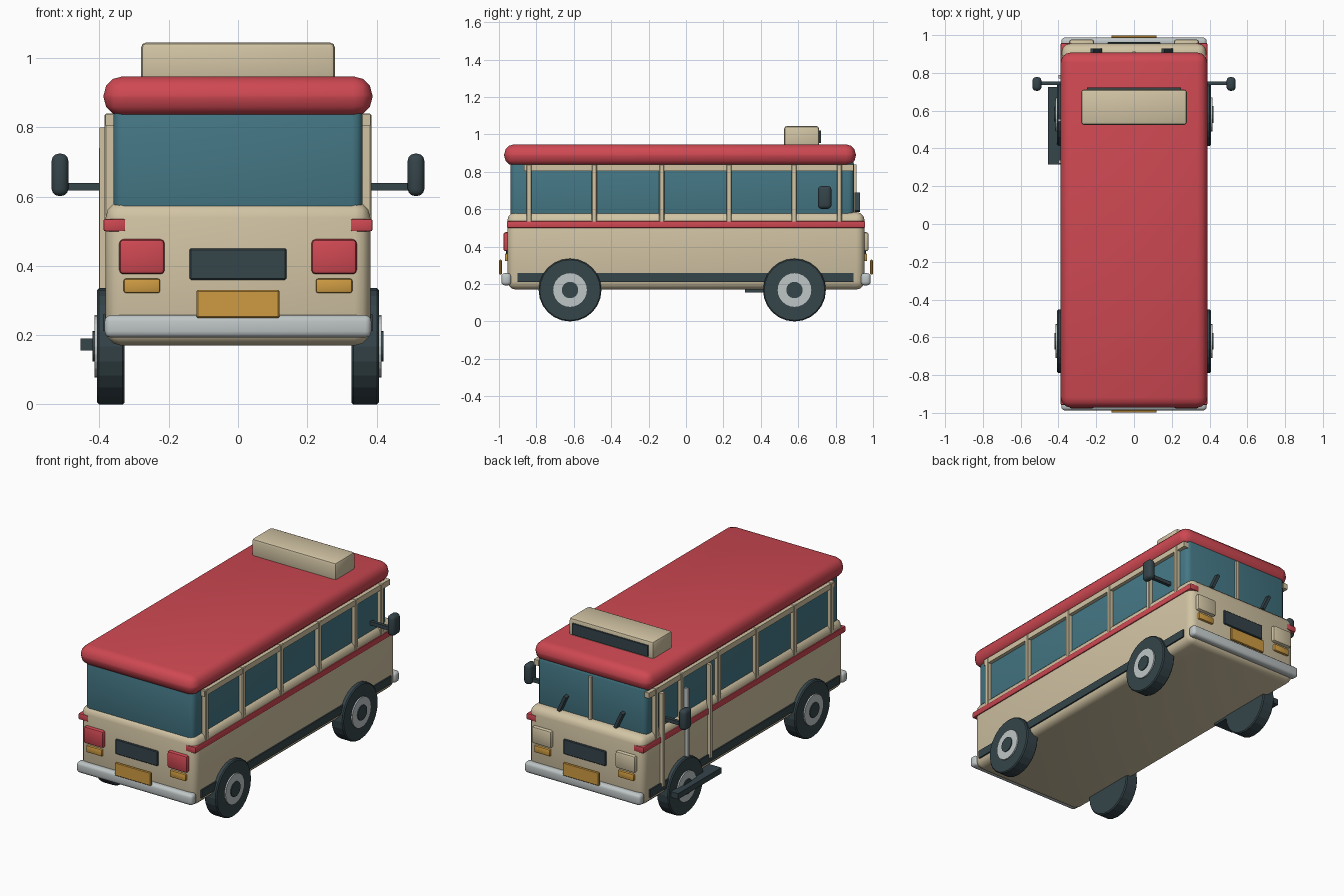
import bpy, bmesh
from math import radians
from mathutils import Matrix, Vector

cube = bpy.data.objects.get("Cube")
if cube:
    bpy.data.objects.remove(cube, do_unlink=True)


def material(name, rgb):
    m = bpy.data.materials.new(name)
    m.use_nodes = True
    m.diffuse_color = (*rgb, 1)
    m.node_tree.nodes["Principled BSDF"].inputs["Base Color"].default_value = (*rgb, 1)
    return m


RED = material("red", (0.62, 0.065, 0.085))
CREAM = material("cream", (0.64, 0.55, 0.37))
GLASS = material("teal_glass", (0.058, 0.185, 0.235))
DARK = material("dark_slate", (0.035, 0.058, 0.068))
AMBER = material("amber", (0.62, 0.33, 0.055))
SILVER = material("silver", (0.52, 0.56, 0.56))


def finish(name, bm, mat, smooth=True):
    mesh = bpy.data.meshes.new(name)
    bm.to_mesh(mesh)
    bm.free()
    mesh.materials.append(mat)
    ob = bpy.data.objects.new(name, mesh)
    bpy.context.scene.collection.objects.link(ob)
    if smooth:
        bpy.ops.object.select_all(action="DESELECT")
        ob.select_set(True)
        bpy.context.view_layer.objects.active = ob
        bpy.ops.object.shade_smooth_by_angle(angle=radians(35))
    return ob


def box(name, xs, ys, zs, mat, bevel=0.0, segments=2, tilt=0.0):
    """Box between min and max on each axis, optionally rounded and tilted about y."""
    lo, hi = Vector((xs[0], ys[0], zs[0])), Vector((xs[1], ys[1], zs[1]))
    size, mid = hi - lo, (lo + hi) / 2
    bm = bmesh.new()
    bmesh.ops.create_cube(bm, size=1)
    bmesh.ops.scale(bm, vec=size, verts=bm.verts)
    if bevel:
        bmesh.ops.bevel(bm, geom=bm.edges[:], offset=bevel, segments=segments,
                        profile=0.5, affect="EDGES")
    bm.transform(Matrix.Translation(mid) @ Matrix.Rotation(tilt, 4, "Y"))
    return finish(name, bm, mat, bool(bevel))


def span(side, a, b):
    """Mirror an interval to the chosen side."""
    return tuple(sorted((side * a, side * b)))


def disc(name, x, y, z, radius, depth, mat, bevel=0.0):
    """Cylinder with its axle along x."""
    bm = bmesh.new()
    bmesh.ops.create_cone(bm, cap_ends=True, segments=24, radius1=radius,
                          radius2=radius, depth=depth)
    if bevel:
        rims = [e for e in bm.edges if abs(e.verts[0].co.z - e.verts[1].co.z) < 1e-5]
        bmesh.ops.bevel(bm, geom=rims, offset=bevel, segments=1, affect="EDGES")
    bm.transform(Matrix.Translation((x, y, z)) @ Matrix.Rotation(radians(90), 4, "Y"))
    return finish(name, bm, mat, False)


# Main shell
box("lower_body", (-0.382, 0.382), (-0.955, 0.955), (0.17, 0.585), CREAM, 0.045, 3)
box("window_cabin", (-0.36, 0.36), (-0.938, 0.898), (0.54, 0.87), GLASS, 0.03, 3)
box("roof", (-0.388, 0.388), (-0.972, 0.908), (0.832, 0.947), RED, 0.054, 3)

# Roof cooling unit with its grille
box("roof_unit", (-0.28, 0.28), (0.525, 0.712), (0.92, 1.045), CREAM, 0.015)
box("roof_unit_grille", (-0.25, 0.25), (0.705, 0.722), (0.955, 1.02), DARK)

# Side trim, window posts, wheels and mirrors
for side, label in ((1, "left"), (-1, "right")):
    box(f"{label}_stripe", span(side, 0.325, 0.388), (-0.958, 0.958),
        (0.5, 0.536), RED, 0.005)
    box(f"{label}_skirt", span(side, 0.37, 0.39), (-0.9, 0.895), (0.212, 0.26), DARK)
    box(f"{label}_window_rail", span(side, 0.35, 0.382), (-0.865, 0.895),
        (0.805, 0.838), CREAM)
    for i, y in enumerate((-0.84, -0.49, -0.13, 0.23, 0.578, 0.82)):
        box(f"{label}_window_post_{i + 1}", span(side, 0.35, 0.385),
            (y - 0.014, y + 0.014), (0.53, 0.84), CREAM, 0.004, 1)
    for end, y in (("front", -0.62), ("rear", 0.58)):
        disc(f"{label}_{end}_tyre", side * 0.367, y, 0.168, 0.168, 0.08, DARK, 0.006)
        disc(f"{label}_{end}_rim", side * 0.39, y, 0.168, 0.09, 0.05, SILVER)
        disc(f"{label}_{end}_hub", side * 0.395, y, 0.168, 0.044, 0.05, DARK)
    box(f"{label}_mirror_arm", span(side, 0.35, 0.5), (0.735, 0.755), (0.618, 0.64), DARK)
    box(f"{label}_mirror", span(side, 0.49, 0.538), (0.705, 0.778), (0.602, 0.724),
        DARK, 0.02, 3)

# Both end faces: bumper, number plate, grille and lamps
for end, label, lamp in ((-1, "front", RED), (1, "rear", CREAM)):
    box(f"{label}_bumper", (-0.385, 0.385), span(end, 0.935, 0.987), (0.193, 0.258),
        SILVER, 0.018, 3)
    box(f"{label}_plate", (-0.12, 0.12), span(end, 0.984, 0.999), (0.25, 0.33),
        AMBER, 0.004, 1)
    box(f"{label}_grille", (-0.14, 0.14), span(end, 0.94, 0.963), (0.36, 0.45),
        DARK, 0.004, 1)
    for side, hand in ((1, "left"), (-1, "right")):
        box(f"{label}_{hand}_lamp", span(side, 0.212, 0.343), span(end, 0.93, 0.977),
            (0.376, 0.477), lamp, 0.012)
        box(f"{label}_{hand}_indicator", span(side, 0.225, 0.33), span(end, 0.93, 0.969),
            (0.322, 0.363), AMBER, 0.006)

# Windscreen divider and wipers
box("windscreen_divider", (-0.009, 0.009), (0.89, 0.912), (0.56, 0.84), CREAM)
for i, x in enumerate((-0.2, 0.175)):
    box(f"wiper_{i + 1}", (x - 0.009, x + 0.009), (0.9, 0.93), (0.585, 0.69),
        DARK, tilt=radians(-25))

# Door frame, handle and step
for i, y in enumerate((0.33, 0.78)):
    box(f"door_post_{i + 1}", (-0.4, -0.375), (y - 0.01, y + 0.01), (0.24, 0.8), CREAM)
box("door_handle_pole", (-0.402, -0.378), (0.543, 0.557), (0.3, 0.74), SILVER)
box("door_step", (-0.455, -0.33), (0.315, 0.725), (0.156, 0.19), DARK)
